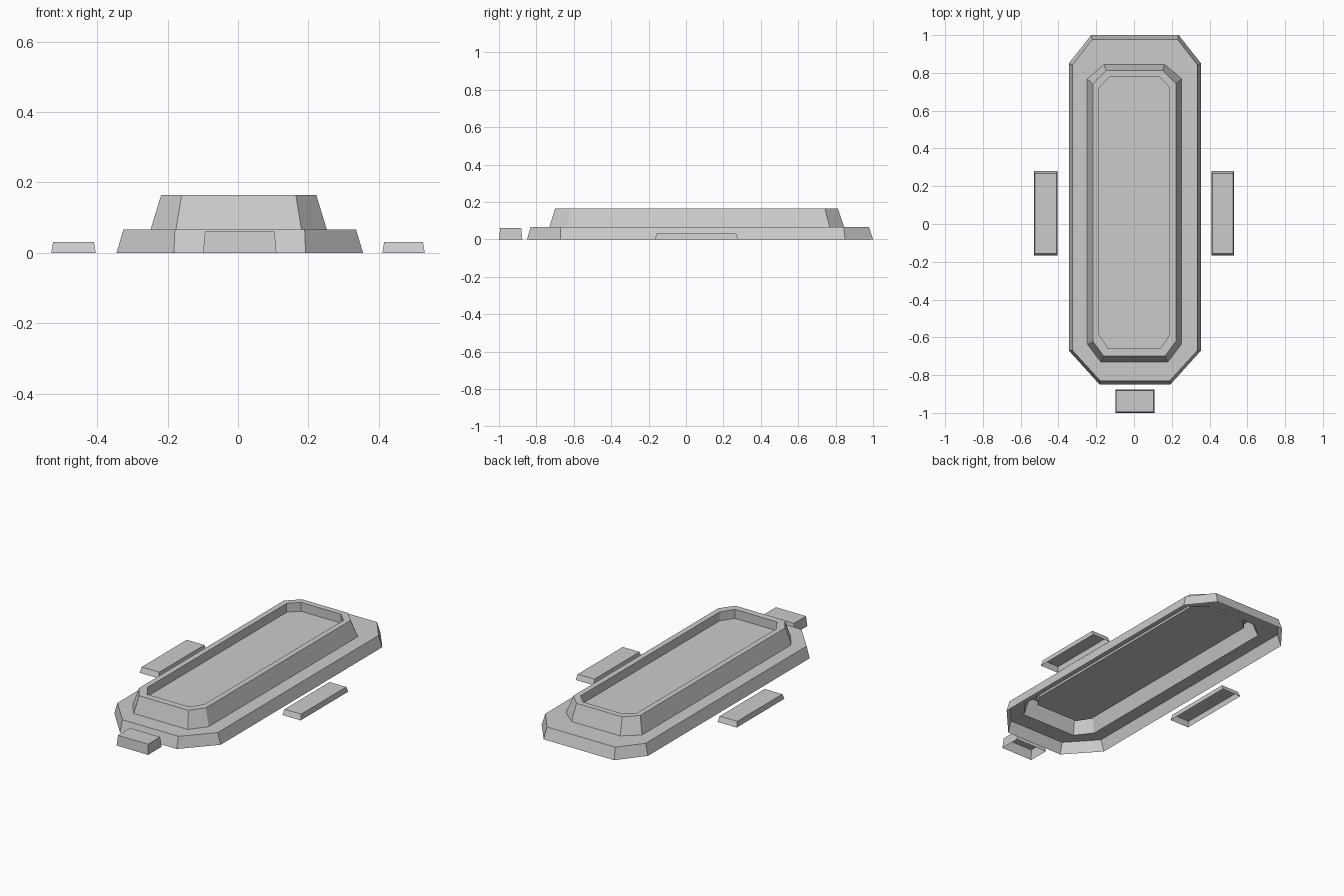
import bpy
import bmesh

cube = bpy.data.objects.get("Cube")
if cube:
    bpy.data.objects.remove(cube, do_unlink=True)

grey = bpy.data.materials.new("plain grey")
grey.use_nodes = True
colour = (0.6, 0.6, 0.6, 1)
grey.diffuse_color = colour
grey.node_tree.nodes["Principled BSDF"].inputs["Base Color"].default_value = colour


def rectangle(x0, x1, y0, y1, z):
    return [(x0, y0, z), (x1, y0, z), (x1, y1, z), (x0, y1, z)]


def octagon(cx, half, y0, y1, z, front, back):
    """Rectangle with cut corners; front and back give (half width of end, cut length)."""
    fx, fc = front
    bx, bc = back
    right = [(fx, y0), (half, y0 + fc), (half, y1 - bc), (bx, y1)]
    outline = right + [(-x, y) for x, y in reversed(right)]
    return [(cx + x, y, z) for x, y in outline]


def shell(name, rings):
    """Join the rings with side walls and close the last one; the underside stays open."""
    bm = bmesh.new()
    loops = [[bm.verts.new(p) for p in ring] for ring in rings]
    for low, high in zip(loops, loops[1:]):
        for i in range(len(low)):
            j = (i + 1) % len(low)
            bm.faces.new((low[i], low[j], high[j], high[i]))
    bm.faces.new(loops[-1])
    mesh = bpy.data.meshes.new(name)
    bm.to_mesh(mesh)
    bm.free()
    mesh.materials.append(grey)
    bpy.context.collection.objects.link(bpy.data.objects.new(name, mesh))


# Two-tier platform with a sunken top
step, top, floor = 0.067, 0.165, 0.112
shell("stepped_platform", [
    octagon(0.005, 0.35, -0.85, 1.0, 0, (0.187, 0.18), (0.232, 0.15)),
    octagon(0.005, 0.33, -0.83, 0.978, step, (0.184, 0.16), (0.225, 0.135)),
    octagon(0.002, 0.25, -0.73, 0.845, step, (0.178, 0.095), (0.16, 0.077)),
    octagon(0.002, 0.22, -0.70, 0.812, top, (0.162, 0.08), (0.15, 0.07)),
    octagon(0.002, 0.187, -0.66, 0.777, top, (0.138, 0.075), (0.132, 0.055)),
    octagon(0.002, 0.187, -0.66, 0.777, floor, (0.138, 0.075), (0.132, 0.055)),
])

# Low slabs on both sides
for name, x0, x1 in (("right_slab", -0.53, -0.404), ("left_slab", 0.41, 0.53)):
    shell(name, [
        rectangle(x0, x1, -0.168, 0.28, 0),
        rectangle(x0 + 0.005, x1 - 0.005, -0.156, 0.268, 0.031),
    ])

# Front step
shell("front_step", [
    rectangle(-0.099, 0.109, -1.0, -0.875, 0),
    rectangle(-0.094, 0.104, -0.994, -0.881, 0.06),
])
